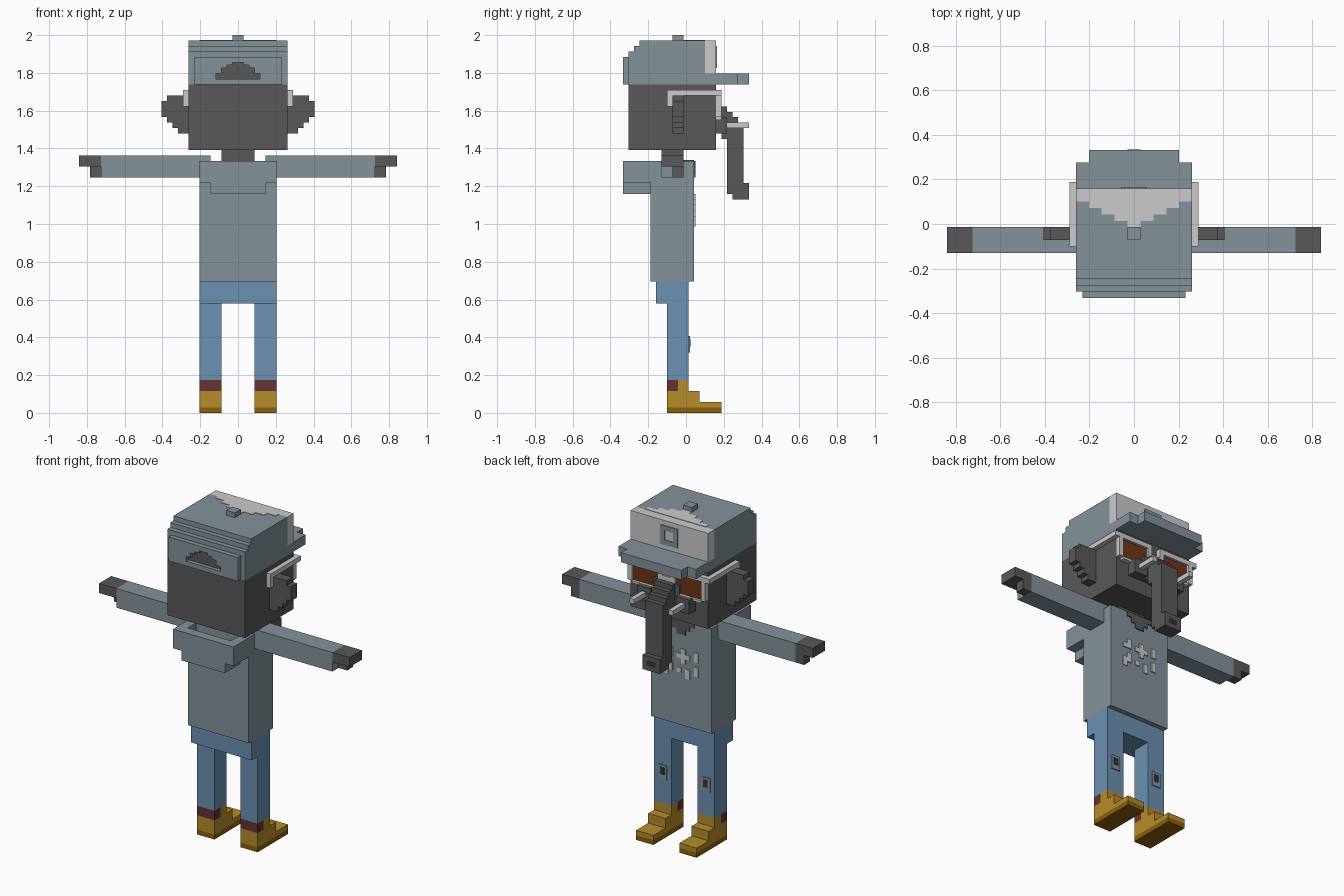
import bpy

if "Cube" in bpy.data.objects:
    bpy.data.objects.remove(bpy.data.objects["Cube"])

V = 2 / 69      # one block
T = 0.2         # plate thickness in blocks (under 0.01 units)


def srgb(h):
    out = []
    for i in (0, 2, 4):
        c = int(h[i:i + 2], 16) / 255
        out.append(c / 12.92 if c <= 0.04045 else ((c + 0.055) / 1.055) ** 2.4)
    return (*out, 1)


def material(name, h):
    m = bpy.data.materials.new(name)
    m.diffuse_color = srgb(h)
    m.use_nodes = True
    m.node_tree.nodes["Principled BSDF"].inputs["Base Color"].default_value = m.diffuse_color
    return m


GREY = material("slate_grey", "84929A")
DARK = material("charcoal", "595959")
BLUE = material("denim_blue", "6C90B4")
RED = material("sock_red", "653333")
YELLOW = material("shoe_yellow", "B68C2A")
OCHRE = material("sole_ochre", "8C5E0A")
WHITE = material("off_white", "CBCBCB")
BROWN = material("lens_brown", "6E3616")
BLACK = material("deep_shadow", "353535")

QUADS = [(0, 2, 3, 1), (4, 5, 7, 6), (0, 1, 5, 4), (2, 6, 7, 3), (0, 4, 6, 2), (1, 3, 7, 5)]


def part(name, mat, boxes, mirror=False):
    """Boxes are (x0, x1, y0, y1, z0, z1) in blocks; y counts from the back."""
    if mirror:
        boxes = boxes + [(-b[1], -b[0], *b[2:]) for b in boxes]
    verts, faces = [], []
    for x0, x1, y0, y1, z0, z1 in boxes:
        n = len(verts)
        verts += [(x * V, (y - 11.5) * V, z * V)
                  for x in (x0, x1) for y in (y0, y1) for z in (z0, z1)]
        faces += [tuple(n + i for i in q[::-1]) for q in QUADS]
    me = bpy.data.meshes.new(name)
    me.from_pydata(verts, [], faces)
    # outward faces on every box
    import bmesh
    bm = bmesh.new()
    bm.from_mesh(me)
    bmesh.ops.recalc_face_normals(bm, faces=bm.faces)
    bm.to_mesh(me)
    bm.free()
    me.materials.append(mat)
    ob = bpy.data.objects.new(name, me)
    bpy.context.collection.objects.link(ob)
    return ob


# Shoes, socks and trousers
part("soles", OCHRE, [(3, 7, 8, 18, 0, 1)], True)
part("shoes", YELLOW, [(3, 7, 8, 18, 1, 2), (3, 7, 8, 14, 2, 4), (3, 7, 10, 12, 4, 6)], True)
part("socks", RED, [(3, 7, 8, 10, 4, 6)], True)
part("trouser_legs", BLUE, [(3, 7, 8, 12, 6, 20)], True)
part("trouser_waist", BLUE, [(-7, 7, 6, 12, 20, 24)])
part("knee_patches", GREY, [(4, 6, 12, 12 + T, 11, 14)], True)
part("knee_holes", BLACK, [(4.5, 5.5, 12, 12 + 1.4 * T, 12, 13.5)], True)

# Torso, neckline and chest pattern
part("shirt", GREY, [(-7, 7, 5, 13, 24, 46)])
part("neckline", DARK, [(-3, 3, 13, 13 + T, 45, 46), (-2, 2, 13, 13 + T, 44, 45),
                        (-1, 1, 13, 13 + T, 43, 44), (-3, 3, 10, 13, 46, 46 + T)])
marks = [(-2, 1, 38, 39), (-1, 0, 37, 40)]                       # cross
marks += [(2, 3, 38, 40), (3, 4, 38, 39), (-4, -3, 38, 40)]      # upper row
marks += [(2, 3, 35, 37), (3, 4, 34, 36), (0, 1, 35, 36),
          (-2, -1, 34, 36), (-4, -3, 35, 37)]                    # lower row
part("chest_pattern", WHITE, [(a, b, 13, 13 + T, c, d) for a, b, c, d in marks])

# Open hood hanging at the back
part("hood", GREY, [(-7, 7, 0, 2, 42, 46), (-7, -5, 2, 5, 42, 46), (5, 7, 2, 5, 42, 46),
                    (-5, 5, 0, 5, 40, 43)])

# Arms and hands
part("sleeves", GREY, [(5, 25, 7, 11, 43, 47)], True)
part("hands", DARK, [(25, 29, 7, 11, 45, 47), (25, 27, 9, 11, 43, 45)], True)

# Head, neck and stepped ears
part("neck", DARK, [(-3, 3, 7, 11, 45, 48)])
part("head", DARK, [(-9, 9, 1, 17, 48, 60)])
part("ears", DARK, [(9, 11, 9, 11, 51, 58), (11, 12, 9, 11, 52, 58),
                    (12, 13, 9, 11, 53, 58), (13, 14, 9, 11, 54, 57)], True)

# Trunk, tusks
part("trunk", DARK, [(-3, 3, 17, 18, 51, 56), (-2, 2, 18, 19, 50, 56), (-2, 2, 19, 20, 40, 55),
                     (-2, 2, 20, 21, 39, 54), (-2, 2, 21, 22, 39, 53), (-2, 2, 22, 23, 39, 42)])
part("nostrils", BLACK, [(-1, 1, 23, 23 + T / 4, 40, 41)])
part("tusk_sockets", DARK, [(3, 6, 17, 19, 51, 54)], True)
part("tusks", WHITE, [(4, 5, 19, 23, 52, 53)], True)

# Glasses
part("glasses_frame", WHITE, [(1, 10, 17, 18, 58, 59), (8, 9, 17, 18, 54, 58),
                              (1, 2, 17, 18, 54, 58), (2, 8, 17, 18, 53.5, 54),
                              (0, 1, 17, 18, 56, 57)], True)
part("glasses_arms", WHITE, [(9, 10, 8, 17, 58, 59), (9, 10, 8, 9, 56, 58)], True)
part("lenses", BROWN, [(2, 8, 17, 17.5, 54, 58)], True)

# Cap: stepped crown, back band with a stepped opening, brim
part("cap_crown", GREY, [(-9, 9, 3, 15, 60, 68), (-9, 9, 2, 3, 60, 67), (-9, 9, 1, 2, 60, 66),
                         (-9, 9, 15, 17, 60, 62)])
opening = [(4, 61, 62), (3, 62, 63), (2, 63, 63.5), (1, 63.5, 64)]
part("cap_back_band", GREY, [(w, 8, 0, 1, a, b) for w, a, b in opening]
     + [(0, 8, 0, 1, 60, 61), (0, 8, 0, 1, 64, 65)], True)
part("cap_opening", DARK, [(-w, w, 1 - T, 1, a, b) for w, a, b in opening])
part("cap_brim", GREY, [(-9, 9, 17, 21, 60, 62), (-7, 7, 21, 23, 60, 62)])
part("cap_button", GREY, [(-1, 1, 9, 11, 68, 69)])
part("cap_front_panel", WHITE, [(-9, 9, 15, 17, 62, 68)])
part("cap_top_wedge", WHITE, [(-7 + 2 * k, 7 - 2 * k, 14 - k, 15 - k, 68, 68 + T / 2)
                              for k in range(4)])
part("cap_badge", GREY, [(1, 2, 17, 17 + T, 63, 67), (0, 1, 17, 17 + T, 63, 64),
                         (0, 1, 17, 17 + T, 66, 67)], True)
